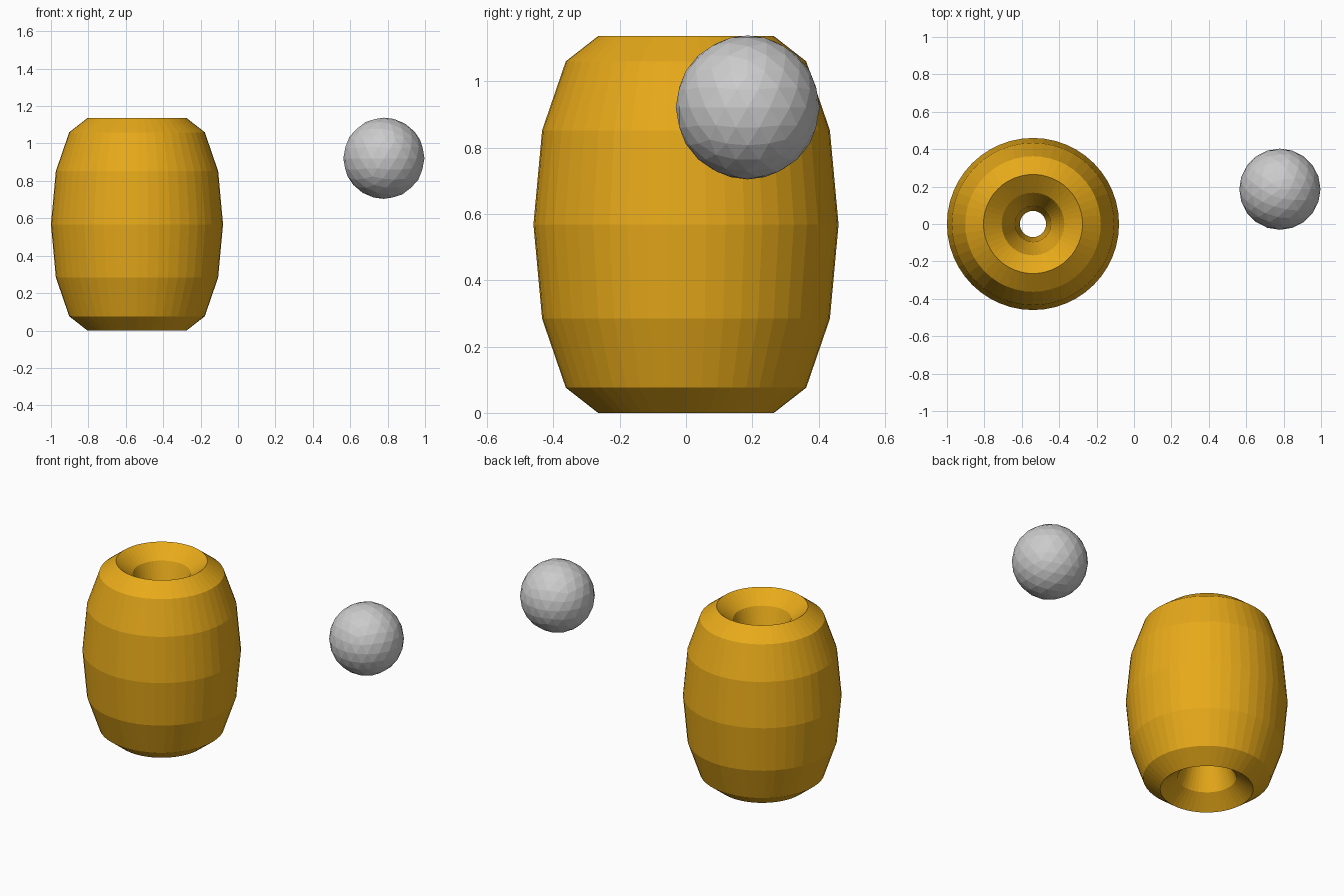
import bpy

if "Cube" in bpy.data.objects:
    bpy.data.objects.remove(bpy.data.objects["Cube"])

# Barrel-shaped bead: a torus stretched along z
R, r, half = 0.265, 0.195, 0.568
bpy.ops.mesh.primitive_torus_add(major_segments=48, minor_segments=12,
                                 major_radius=R, minor_radius=r,
                                 location=(-0.54, 0, half))
bead = bpy.context.object
bead.name = "barrel_bead"
bead.scale.z = half / r
mat = bpy.data.materials.new("amber")
mat.diffuse_color = (0.8, 0.4, 0.01, 1)
mat.use_nodes = True
mat.node_tree.nodes["Principled BSDF"].inputs["Base Color"].default_value = mat.diffuse_color
bead.data.materials.append(mat)

# Faceted ball floating to the right
bpy.ops.mesh.primitive_ico_sphere_add(subdivisions=3, radius=0.217,
                                      location=(0.78, 0.186, 0.921))
bpy.context.object.name = "ball"
